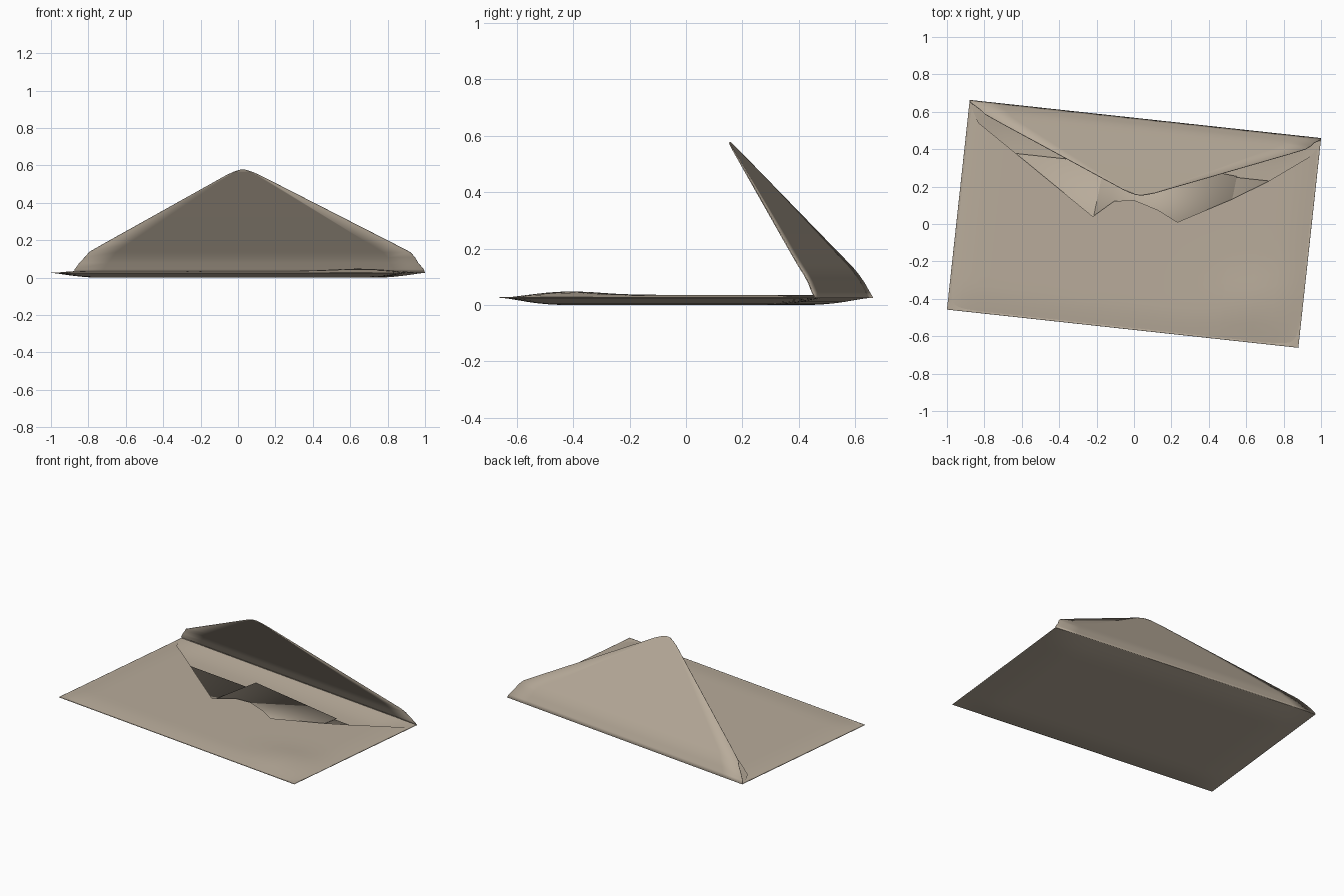
import bpy, bmesh, math

if "Cube" in bpy.data.objects:
    bpy.data.objects.remove(bpy.data.objects["Cube"])

W, D, EDGE = 0.945, 0.563, 0.025      # half width, half depth, height of the fold edges
TILT = math.radians(-6.2)             # whole envelope is turned slightly

paper = bpy.data.materials.new("beige_paper")
paper.diffuse_color = (0.48, 0.41, 0.325, 1)
paper.use_nodes = True
paper.node_tree.nodes["Principled BSDF"].inputs["Base Color"].default_value = paper.diffuse_color


def sheet(name, rows, thick=0.0, offset=-1, tilt=TILT, smooth=40):
    """Skin a grid of points (equal-length rows), optionally thickened."""
    bm = bmesh.new()
    vs = [[bm.verts.new(p) for p in r] for r in rows]
    for a, b in zip(vs, vs[1:]):
        for i in range(len(a) - 1):
            bm.faces.new((a[i], a[i + 1], b[i + 1], b[i]))
    me = bpy.data.meshes.new(name)
    bm.to_mesh(me)
    bm.free()
    me.materials.append(paper)
    ob = bpy.data.objects.new(name, me)
    bpy.context.collection.objects.link(ob)
    ob.rotation_euler.z = tilt
    if thick:
        m = ob.modifiers.new("thickness", 'SOLIDIFY')
        m.thickness, m.offset = thick, offset
    bpy.ops.object.select_all(action='DESELECT')
    ob.select_set(True)
    bpy.context.view_layer.objects.active = ob
    bpy.ops.object.shade_smooth_by_angle(angle=math.radians(smooth))
    return ob


def ease(d, width):
    """0 at an edge, 1 once 'width' away from it."""
    return math.sin(min(max(d / width, 0), 1) * math.pi / 2)


def stations(half, n):
    """Positions from -half to half, denser at the ends."""
    return [half * math.sin(math.pi * (i / n - 0.5)) for i in range(n + 1)]


def lerp_table(table, x):
    for (x0, y0), (x1, y1) in zip(table, table[1:]):
        if x <= x1:
            return y0 + (y1 - y0) * (x - x0) / (x1 - x0)
    return table[-1][1]


# Back panel: flat underside curving up to the fold edges
def under(x, y):
    return EDGE * (1 - ease(W - abs(x), 0.24) * ease(D - abs(y), 0.2))

sheet("back_panel", [[(x, y, under(x, y)) for x in reversed(stations(W, 32))]
                     for y in stations(D, 24)], 0.003)

# Front panel: pocket with a V-shaped, wavy opening along its upper edge
MOUTH = [(-W, D), (-0.92, 0.504), (-0.883, 0.447), (-0.223, 0.016), (-0.119, 0.11),
         (-0.014, 0.127), (0.118, 0.089), (0.23, 0.035), (0.512, 0.191),
         (0.691, 0.306), (0.895, 0.459), (0.925, 0.50), (W, D)]

def over(x, y):
    body = 0.011 * ease(W - abs(x), 0.15) * ease(D + y, 0.15)
    bump = 0.012 * math.exp(-((x - 0.68) / 0.2) ** 2 - ((y + 0.33) / 0.14) ** 2)
    return EDGE + body + bump * ease(D + y, 0.15)

xs = sorted({round(x, 3) for x in stations(W, 32)} | {p[0] for p in MOUTH})
rows = []
for k in range(17):
    ys = [-D + (lerp_table(MOUTH, x) + D) * (k / 16) ** 1.3 for x in xs]
    rows.append([(x, y, over(x, y)) for x, y in zip(xs, ys)])
sheet("front_panel", rows)

# Letter and smaller note tucked in the pocket
sheet("letter", [[(-0.8, y, 0.019), (0.8, y, 0.019)] for y in (-0.42, 0.307)], 0.003)
c, s = math.cos(math.radians(11.4)), math.sin(math.radians(11.4))
cx, cy = 0.203 * c - 0.325 * s, 0.203 * s + 0.325 * c   # middle of the note's top edge
sheet("note", [[(cx - 0.354, cy + dy, 0.027), (cx + 0.354, cy + dy, 0.027)]
               for dy in (-0.55, 0)], 0.003, tilt=math.radians(-11.4))

# Flap: raised from the hinge, curved at the base, blunt rounded tip
FLAP = [(0.563, 0.025, 0.945), (0.552, 0.045, 0.938), (0.535, 0.08, 0.91),
        (0.517, 0.11, 0.887), (0.497, 0.137, 0.862), (0.46, 0.184, 0.775),
        (0.177, 0.55, 0.085), (0.164, 0.567, 0.045), (0.157, 0.576, 0.015)]
sheet("flap", [[(0.008 * (z > 0.1) + w * (i / 6 - 1), y, z) for i in range(13)]
               for y, z, w in FLAP], 0.004, offset=0)
